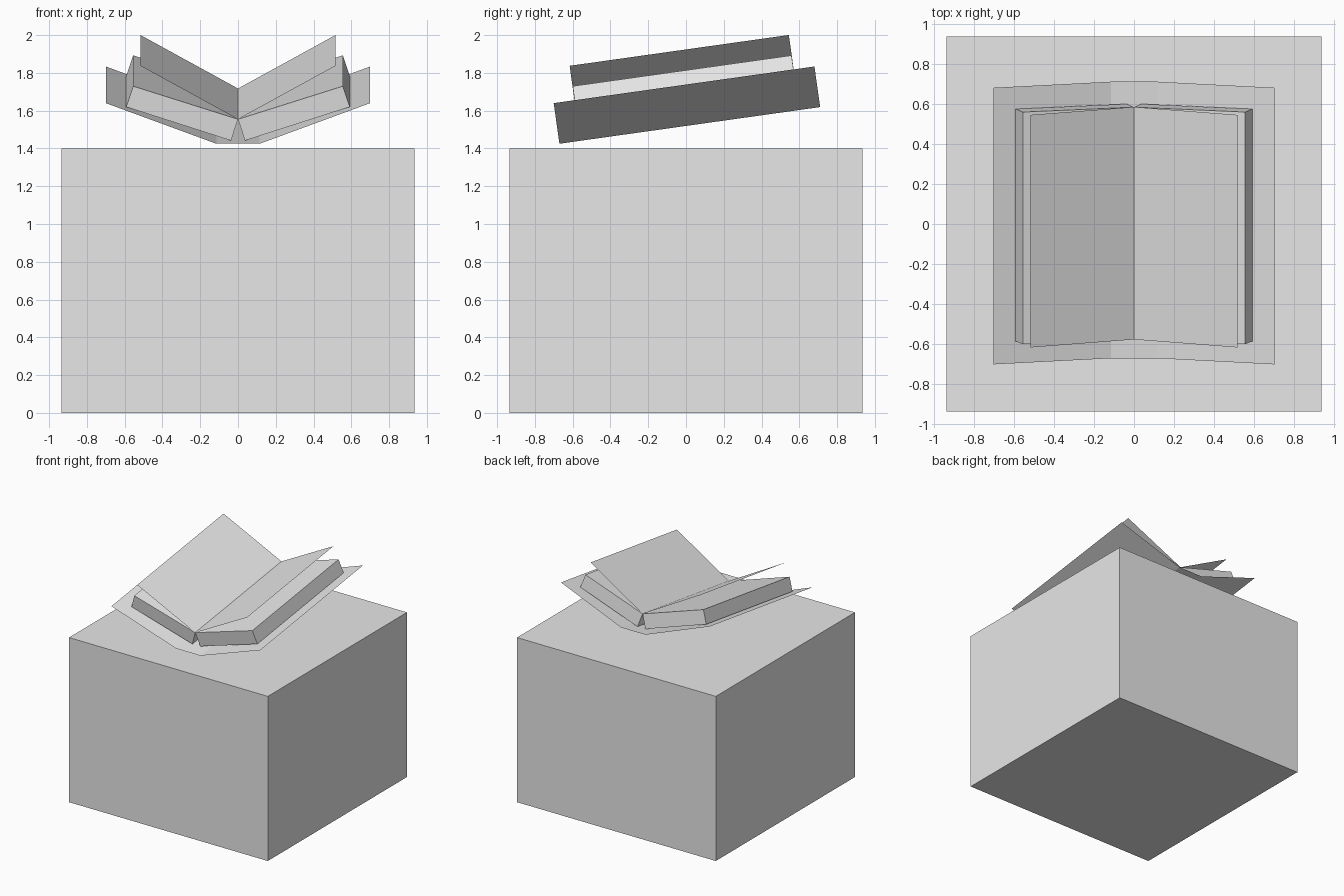
import bpy
import bmesh
from math import radians
from mathutils import Matrix

cube = bpy.data.objects.get("Cube")
if cube:
    bpy.data.objects.remove(cube, do_unlink=True)

# One plain grey for everything
GREY = (0.8, 0.8, 0.8, 1.0)
grey = bpy.data.materials.new("plain_grey")
grey.use_nodes = True
grey.diffuse_color = GREY
bsdf = next(n for n in grey.node_tree.nodes if n.type == "BSDF_PRINCIPLED")
bsdf.inputs["Base Color"].default_value = GREY

# The open book lies tilted, its far end raised
BOOK = Matrix.Translation((0, 0.02, 1.522)) @ Matrix.Rotation(radians(8), 4, "X")


def add_object(name, bm, matrix):
    mesh = bpy.data.meshes.new(name)
    bm.to_mesh(mesh)
    bm.free()
    mesh.materials.append(grey)
    obj = bpy.data.objects.new(name, mesh)
    obj.matrix_world = matrix
    bpy.context.collection.objects.link(obj)
    return obj


def extrude_profile(name, profile, half_length, solid=False):
    """Sweep an x-z profile along y, as an open sheet or a closed solid."""
    bm = bmesh.new()
    front = [bm.verts.new((x, -half_length, z)) for x, z in profile]
    back = [bm.verts.new((x, half_length, z)) for x, z in profile]
    count = len(profile)
    for i in range(count if solid else count - 1):
        j = (i + 1) % count
        bm.faces.new((front[i], front[j], back[j], back[i]))
    if solid:
        bm.faces.new(front)
        bm.faces.new(back)
        bmesh.ops.recalc_face_normals(bm, faces=bm.faces)
    return add_object(name, bm, BOOK)


# Plinth
bm = bmesh.new()
bmesh.ops.create_cube(bm, size=1)
bmesh.ops.scale(bm, vec=(1.87, 1.87, 1.4), verts=bm.verts)
add_object("plinth", bm, Matrix.Translation((0, 0, 0.7)))

# Book cover: flat spine with two raised boards
extrude_profile("book_cover",
                [(-0.70, 0.217), (-0.115, 0), (0.115, 0), (0.70, 0.217)], 0.697)

# Two page blocks, meeting above the spine
blocks = extrude_profile("page_blocks",
                         [(0, 0.115), (0.037, 0.001), (0.592, 0.181), (0.555, 0.292)],
                         0.585, solid=True)
mirror = blocks.modifiers.new("mirror", "MIRROR")
mirror.use_mirror_merge = False

# Loose lifted pages
extrude_profile("lifted_pages", [(-0.517, 0.401), (0, 0.115), (0.517, 0.401)], 0.586)
